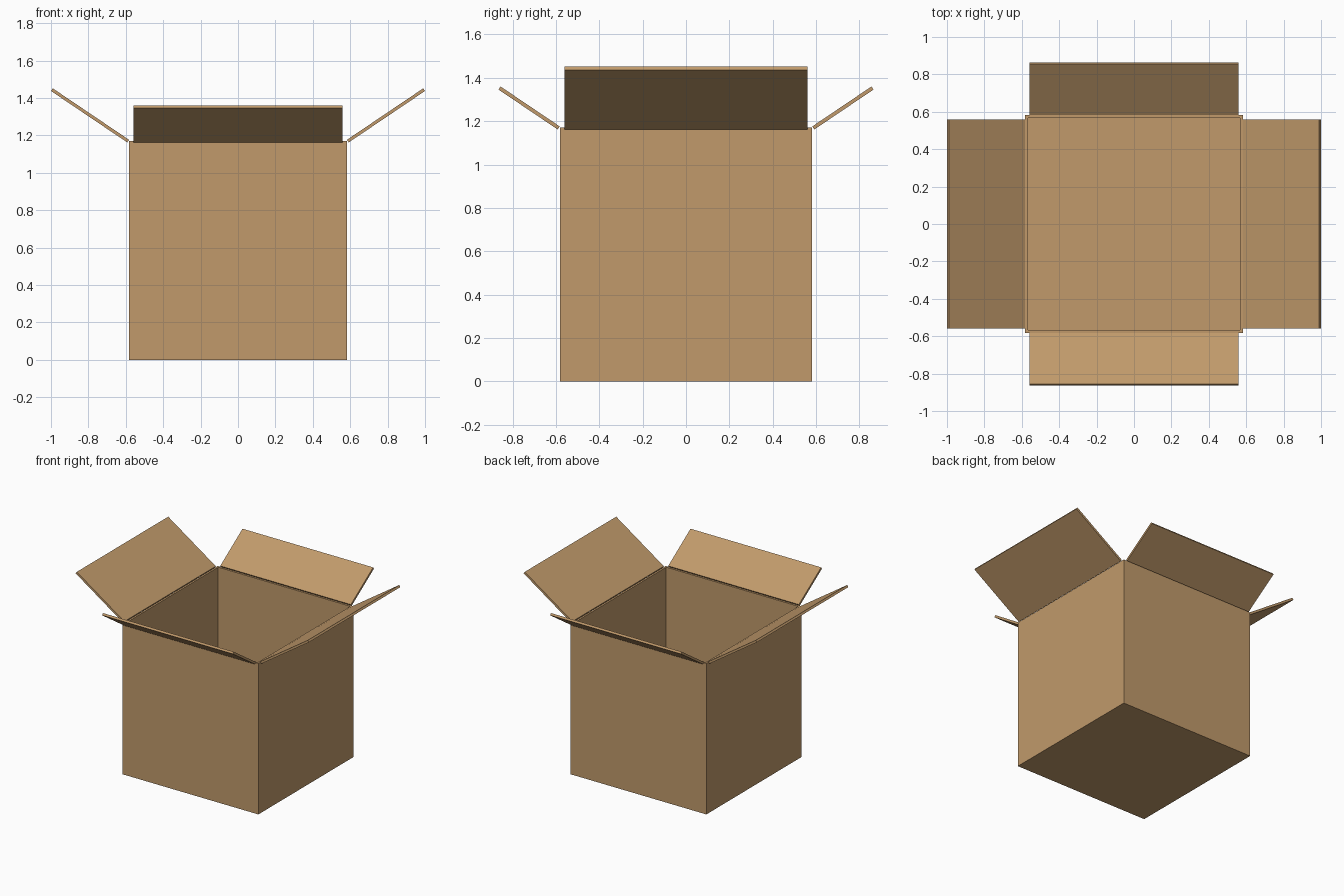
import bpy, bmesh, math
from mathutils import Matrix, Vector

if "Cube" in bpy.data.objects:
    bpy.data.objects.remove(bpy.data.objects["Cube"])

HALF, HEIGHT, THICK = 0.582, 1.17, 0.015   # carton body
FLAP_HALF, FLAP_THICK = 0.56, 0.017        # flap half width and thickness
TILT = math.radians(34)

cardboard = bpy.data.materials.new("cardboard brown")
cardboard.diffuse_color = (0.533, 0.323, 0.147, 1)
cardboard.use_nodes = True
cardboard.node_tree.nodes["Principled BSDF"].inputs["Base Color"].default_value = cardboard.diffuse_color


def make_object(name, bm):
    bmesh.ops.recalc_face_normals(bm, faces=bm.faces)
    mesh = bpy.data.meshes.new(name)
    bm.to_mesh(mesh)
    bm.free()
    mesh.materials.append(cardboard)
    obj = bpy.data.objects.new(name, mesh)
    bpy.context.collection.objects.link(obj)
    return obj


def add_block(bm, lo, hi):
    lo, hi = Vector(lo), Vector(hi)
    size = hi - lo
    matrix = Matrix.Translation((lo + hi) / 2) @ Matrix.Diagonal((*size, 1))
    return bmesh.ops.create_cube(bm, size=1, matrix=matrix)["verts"]


# Open carton: block with its top inset to a rim and pushed down to the floor
bm = bmesh.new()
add_block(bm, (-HALF, -HALF, 0), (HALF, HALF, HEIGHT))
top = max(bm.faces, key=lambda f: f.calc_center_median().z)
bmesh.ops.inset_region(bm, faces=[top], thickness=THICK, use_even_offset=True)
well = bmesh.ops.extrude_discrete_faces(bm, faces=[top])["faces"][0]
bmesh.ops.translate(bm, verts=well.verts, vec=(0, 0, THICK - HEIGHT))
make_object("carton_body", bm)


# Flaps: thin panels hinged just outside the rim and tilted upward
def make_flap(name, length, turn):
    bm = bmesh.new()
    add_block(bm, (0, -FLAP_HALF, 0), (length, FLAP_HALF, FLAP_THICK))
    hinge = Matrix.Translation((0.592, 0, 1.162)) @ Matrix.Rotation(-TILT, 4, 'Y')
    bm.transform(Matrix.Rotation(math.radians(turn), 4, 'Z') @ hinge)
    make_object(name, bm)


for name, length, turn in (("right_flap", 0.492, 0), ("back_flap", 0.329, 90),
                           ("left_flap", 0.492, 180), ("front_flap", 0.329, 270)):
    make_flap(name, length, turn)
